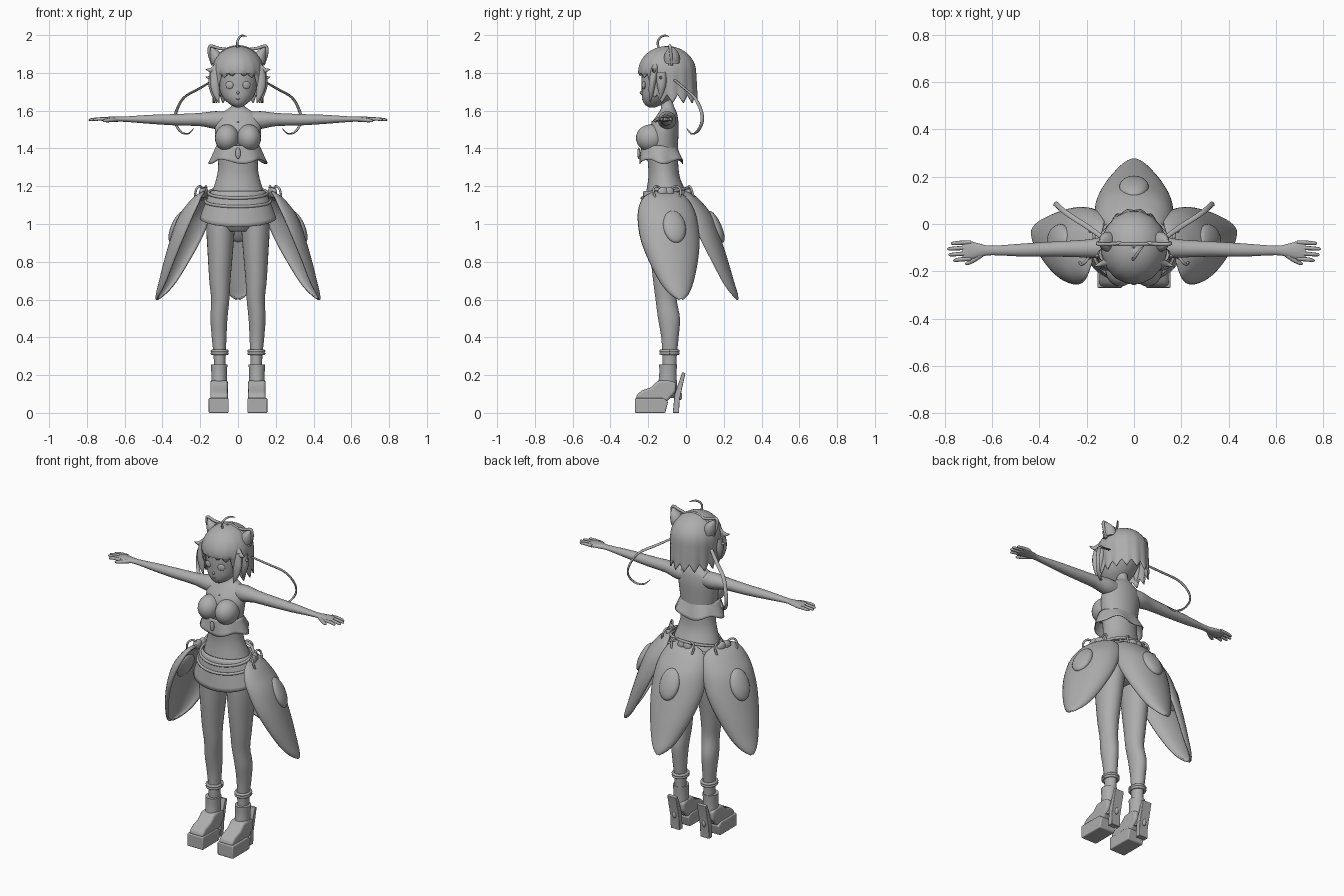
import bpy, bmesh, math
from mathutils import Vector, Matrix

if "Cube" in bpy.data.objects:
    bpy.data.objects.remove(bpy.data.objects["Cube"])

grey = bpy.data.materials.new("plain_grey")
grey.diffuse_color = (0.42, 0.42, 0.42, 1)
grey.use_nodes = True
grey.node_tree.nodes["Principled BSDF"].inputs["Base Color"].default_value = grey.diffuse_color


def finish(name, bm, solid=0, bevel=0, angle=50):
    bmesh.ops.recalc_face_normals(bm, faces=bm.faces)
    me = bpy.data.meshes.new(name)
    bm.to_mesh(me)
    bm.free()
    ob = bpy.data.objects.new(name, me)
    bpy.context.collection.objects.link(ob)
    me.materials.append(grey)
    if solid:
        m = ob.modifiers.new("thickness", 'SOLIDIFY')
        m.thickness, m.offset = solid, 0
    if bevel:
        m = ob.modifiers.new("round", 'BEVEL')
        m.width, m.segments = bevel, 3
    bpy.ops.object.select_all(action='DESELECT')
    ob.select_set(True)
    bpy.context.view_layer.objects.active = ob
    bpy.ops.object.shade_smooth_by_angle(angle=math.radians(angle))
    return ob


def spline(pts, n=4):
    """Catmull-Rom through tuples of any length."""
    P = [pts[0]] + list(pts) + [pts[-1]]
    out = []
    for i in range(1, len(P) - 2):
        for k in range(n):
            t = k / n
            out.append(tuple(0.5 * (2 * b + (c - a) * t + (2 * a - 5 * b + 4 * c - d) * t * t
                             + (3 * b - a - 3 * c + d) * t ** 3)
                             for a, b, c, d in zip(*P[i - 1:i + 3])))
    return out + [tuple(pts[-1])]


def skin(name, rows, closed=True, caps=True, **kw):
    bm = bmesh.new()
    V = [[bm.verts.new(p) for p in r] for r in rows]
    n = len(V[0])
    for a, b in zip(V, V[1:]):
        for i in range(n if closed else n - 1):
            j = (i + 1) % n
            bm.faces.new((a[i], a[j], b[j], b[i]))
    if caps:
        bm.faces.new(V[0])
        bm.faces.new(V[-1])
    return finish(name, bm, **kw)


def loft(name, rings, segs=28, along_x=0, n=4, **kw):
    """Rings: (height, centre, centre, radius, radius); along_x = +-1 lays it sideways."""
    rows = []
    for h, cx, cy, rx, ry in spline(rings, n):
        row = []
        for i in range(segs):
            a = math.tau * i / segs
            u, v = cx + rx * math.cos(a), cy + ry * math.sin(a)
            row.append((along_x * h, u, v) if along_x else (u, v, h))
        rows.append(row)
    return skin(name, rows, **kw)


def tube(name, pts, flat=1.0, segs=10, ref=(0, 1, 0), n=5):
    """Sweep along points (x, y, z, radius); flat scales the radius along ref."""
    pts = spline(pts, n)
    P = [Vector(p[:3]) for p in pts]
    rows = []
    for i, p in enumerate(P):
        t = (P[min(i + 1, len(P) - 1)] - P[max(i - 1, 0)]).normalized()
        side = t.cross(Vector(ref)).normalized()
        up = side.cross(t)
        r = max(pts[i][3], 0.0008)
        rows.append([p + r * (side * math.cos(math.tau * k / segs) + up * flat * math.sin(math.tau * k / segs))
                     for k in range(segs)])
    return skin(name, rows)


def ball(name, loc, r, rot=Matrix()):
    bm = bmesh.new()
    bmesh.ops.create_uvsphere(bm, u_segments=24, v_segments=14, radius=1,
                              matrix=Matrix.Translation(loc) @ rot @ Matrix.Diagonal((*r, 1)))
    return finish(name, bm)


def prism(name, prof, x, half, bevel=0.006):
    """Side profile of (y, z) points given a width."""
    return skin(name, [[(x + e * half, y, z) for y, z in prof] for e in (-1, 1)], bevel=bevel, angle=35)


# Torso and neck
loft("torso", [(.96, 0, -.1, .09, .08), (1.0, 0, -.105, .14, .105), (1.08, 0, -.105, .162, .125),
               (1.16, 0, -.105, .14, .108), (1.24, 0, -.115, .115, .085), (1.3, 0, -.12, .105, .08),
               (1.38, 0, -.125, .108, .082), (1.45, 0, -.125, .118, .084), (1.52, 0, -.115, .122, .076),
               (1.575, 0, -.1, .105, .055), (1.605, 0, -.095, .06, .04), (1.63, 0, -.1, .033, .034),
               (1.69, 0, -.11, .03, .032)], segs=36)

# Cropped top: flared, wavy hem with a pendant
rows = []
for k in range(7):
    t = k / 6
    row = []
    for i in range(64):
        a = math.tau * i / 64
        wave = 1 + .05 * t * math.cos(6 * a)
        row.append(((.112 + .036 * t) * wave * math.cos(a), -.143 + (.012 * t) + (.092 + .026 * t) * wave * math.sin(a),
                    1.415 - t * (.085 + .012 * math.cos(4 * a - .6))))
    rows.append(row)
skin("top_hem", rows, caps=False, solid=.005)
ball("pendant", (0, -.25, 1.375), (.014, .008, .03))
for z in (1.47, 1.51, 1.54):
    ball("top_button", (0, -.203 + (z - 1.47) * .35, z), (.005, .005, .005))

# Skirt: longer at the front than at the back
rows = []
for k in range(9):
    t = k / 8
    row = []
    for i in range(56):
        a = math.tau * i / 56
        hem = 1.03 + .045 * math.sin(a)
        row.append(((.138 + .062 * t ** .8) * math.cos(a), -.11 + (.112 + .028 * t) * math.sin(a),
                    1.175 + (hem - 1.175) * t))
    rows.append(row)
skin("skirt", rows, caps=False, solid=.006)

# Belt bands that sag at the front
for drop, name in ((.0, "upper_belt"), (.045, "lower_belt")):
    ring = [(math.cos(a) * (.156 + drop * .35), -.108 + math.sin(a) * (.125 + drop * .2),
             1.165 - drop + .028 * math.sin(a), .008) for a in [math.tau * i / 24 for i in range(25)]]
    tube(name, ring, ref=(0, 0, 1), n=2)

# Three shell petals: middle line (out, height, half width, edge drop)
LINE = [(.0, 1.17, .05, .01), (.045, 1.145, .105, .06), (.09, 1.1, .138, .1), (.14, 1.03, .157, .125),
        (.18, .92, .157, .115), (.218, .8, .128, .09), (.25, .69, .085, .06), (.268, .63, .045, .03),
        (.272, .602, .006, .002)]


def petal(side, origin, ang):
    out = Vector((math.cos(ang), math.sin(ang), 0))
    wide = Vector((-out.y, out.x, 0))
    o = Vector(origin)
    rows = []
    for d, z, w, drop in spline(LINE, 4):
        rows.append([o + out * (d - drop * (1 - math.cos(a)) * .9) + wide * w * math.sin(a) + Vector((0, 0, z))
                     for a in [math.pi / 2 * (i / 10 - 1) for i in range(21)]])
    skin(side + "_petal", rows, closed=False, caps=False, solid=.012)
    turn = Matrix((( out.x, wide.x, 0, 0), (out.y, wide.y, 0, 0), (0, 0, 1, 0), (0, 0, 0, 1)))
    tilt = turn @ Matrix.Rotation(math.radians(-24), 4, 'Y')
    ball(side + "_petal_spot", o + out * .158 + Vector((0, 0, .985)), (.03, .062, .092), tilt)
    # heart clasp on the belt with two cord loops
    for e in (-1, 1):
        ball(side + "_clasp", o + out * .012 + wide * e * .016 + Vector((0, 0, 1.167)), (.018, .03, .03),
             turn @ Matrix.Rotation(e * .6, 4, 'X'))
        loop = [(0, 0, 1.165), (.015, .05, 1.2), (.03, .075, 1.18), (.04, .06, 1.13), (.02, .02, 1.15)]
        tube(side + "_cord", [(*(o + out * d + wide * w * e + Vector((0, 0, z))), .006) for d, w, z in loop],
             ref=out)


petal("back", (0, .0, 0), math.pi / 2)
petal("right", (.17, -.11, 0), math.radians(18))
petal("left", (-.17, -.11, 0), math.radians(162))

# Limbs, mirrored
for s, side in ((-1, "left_"), (1, "right_")):
    ball(side + "bust", (s * .058, -.187, 1.455), (.064, .078, .072))
    loft(side + "leg", [(z, s * x, y, rx, ry) for z, x, y, rx, ry in (
        (1.07, .085, -.1, .07, .1), (.98, .092, -.1, .075, .098), (.85, .094, -.105, .067, .085),
        (.7, .096, -.108, .056, .066), (.6, .094, -.105, .048, .056), (.5, .101, -.09, .045, .058),
        (.4, .1, -.085, .039, .046), (.3, .097, -.087, .032, .038), (.22, .097, -.087, .031, .036))])
    for z in (.315, .328):
        ring = [(s * .097 + .04 * math.cos(a), -.087 + .046 * math.sin(a), z, .008)
                for a in [math.tau * i / 20 for i in range(21)]]
        tube(side + "anklet", ring, ref=(0, 0, 1), n=1)
    # Platform boot
    loft(side + "boot_shaft", [(.255, s * .1, -.095, .044, .047), (.2, s * .1, -.096, .041, .046),
                               (.13, s * .1, -.1, .043, .052), (.08, s * .1, -.115, .044, .055)])
    prism(side + "boot_foot", [(-.265, .07), (-.262, .095), (-.235, .118), (-.185, .135), (-.15, .17),
                               (-.1, .175), (-.052, .16), (-.055, .11), (-.1, .06)], s * .1, .046, .014)
    prism(side + "boot_sole", [(-.27, 0), (-.11, 0), (-.095, .06), (-.12, .078), (-.27, .078)], s * .102, .053)
    prism(side + "heel", [(-.07, 0), (-.037, 0), (-.034, .07), (-.003, .21), (-.02, .215), (-.06, .1)],
          s * .1, .03, .003)
    ball(side + "heel_gem", (s * .1, -.032, .09), (.012, .012, .022))
    # Arm, hand and fingers
    loft(side + "arm", [(.06, -.1, 1.548, .045, .045), (.12, -.1, 1.55, .048, .047), (.2, -.104, 1.553, .038, .035),
                        (.33, -.106, 1.552, .032, .03), (.46, -.11, 1.554, .028, .024), (.6, -.112, 1.555, .02, .014),
                        (.65, -.112, 1.555, .028, .014), (.7, -.112, 1.555, .041, .012),
                        (.725, -.112, 1.555, .036, .008)], along_x=s, segs=20)
    for y, tip in ((-.147, .765), (-.124, .785), (-.1, .79), (-.078, .775)):
        tube(side + "finger", [(s * .69, y, 1.556, .009), (s * .735, y * 1.02, 1.556, .009),
                               (s * (tip - .008), y * 1.04 - .001, 1.552, .007), (s * tip, y * 1.04, 1.551, .002)],
             segs=8, n=3)
    tube(side + "thumb", [(s * .64, -.125, 1.553, .011), (s * .675, -.15, 1.55, .011), (s * .705, -.166, 1.547, .008),
                          (s * .715, -.168, 1.546, .002)], segs=8, n=3)
    # Face and head details
    ball(side + "eye", (s * .045, -.224, 1.735), (.022, .008, .02), Matrix.Rotation(s * .35, 4, 'Z'))
    tube(side + "hair_lock", [(s * .112, -.165, 1.82, .03), (s * .122, -.178, 1.75, .027),
                              (s * .115, -.185, 1.69, .018), (s * .1, -.19, 1.64, .001)], flat=.7)
    tube(side + "hair_lock_rear", [(s * .12, -.13, 1.8, .03), (s * .132, -.13, 1.73, .024),
                                   (s * .13, -.135, 1.66, .001)], flat=1)
    for z, y in ((1.83, -.16), (1.79, -.12)):
        tube(side + "hair_tuft", [(s * .105, y, z, .025), (s * .14, y - .01, z - .016, .014),
                                  (s * .172, y - .02, z - .01, .001)], flat=.8)
    loft(side + "ear", [(1.85, s * .112, -.075, .03, .04), (1.88, s * .113, -.075, .036, .042),
                        (1.91, s * .122, -.075, .027, .033), (1.935, s * .14, -.075, .008, .01)], segs=16)
    tube(side + "ear_rim", [(s * .055, -.08, 1.925, .007), (s * .1, -.085, 1.93, .008), (s * .147, -.085, 1.942, .008),
                            (s * .152, -.08, 1.9, .008), (s * .135, -.075, 1.84, .006)])
    # Long curling ribbon
    tube(side + "ribbon", [(s * .115, -.07, 1.77, .009), (s * .2, -.01, 1.72, .011), (s * .285, .045, 1.67, .011),
                           (s * .325, .08, 1.6, .011), (s * .332, .085, 1.54, .011), (s * .305, .06, 1.49, .01),
                           (s * .265, .03, 1.478, .008), (s * .235, .005, 1.505, .003)], flat=.5, ref=(.8 * s, .6, .1))

# Head and face
loft("head", [(1.617, 0, -.18, .012, .015), (1.635, 0, -.17, .045, .05), (1.67, 0, -.15, .08, .083),
              (1.72, 0, -.128, .1, .107), (1.78, 0, -.115, .11, .12), (1.85, 0, -.105, .108, .12),
              (1.9, 0, -.1, .075, .085), (1.92, 0, -.1, .03, .035)], segs=32)
ball("nose", (0, -.235, 1.695), (.007, .01, .009))
tube("mouth", [(-.018, -.226, 1.664, .001), (0, -.231, 1.66, .003), (.018, -.226, 1.664, .001)])

# Hair shell: dome, then strands down to a jagged hem
rows = [[] for _ in range(20)]
for i in range(128):
    a = math.tau * i / 128
    f = min(a, math.tau - a)                       # angle away from the front
    jag = abs((i / 8) % 1 - .5) * 2
    side_mix = min(max((f - .75) / .35, 0), 1)
    hem = (1.775 + .03 * max(0, 1 - f / .3) + .025 * jag) * (1 - side_mix) + (1.64 + .045 * jag) * side_mix
    back = max(0, -math.cos(a))
    for k in range(20):
        if k < 11:
            phi = math.pi / 2 * max(k, .15) / 10
            r, z, drop = math.sin(phi), 1.8 + .138 * math.cos(phi), 0
        else:
            drop = (k - 10) / 9
            r, z = 1 + drop * (.07 * back - .05 * (1 - back)), 1.8 + (hem - 1.8) * drop
        r *= 1 - .05 * jag * (k / 19) ** 2
        rows[k].append((.136 * r * math.sin(a), -.1 - .152 * r * math.cos(a), z))
skin("hair", rows, caps=False, solid=.008)
tube("hair_crown", [(0, -.1, 1.925, .02), (0, -.1, 1.936, .012)], ref=(1, 0, 0))
tube("headband", [(.137 * math.sin(a), -.085, 1.8 + .14 * math.cos(a), .007)
                  for a in [-1.3 + 2.6 * i / 12 for i in range(13)]], n=2)
tube("hair_curl", [(0, -.14, 1.92, .006), (-.004, -.15, 1.96, .006), (.008, -.135, 1.988, .006),
                   (.025, -.11, 1.998, .005), (.045, -.09, 1.992, .001)], ref=(.3, 1, 0))
